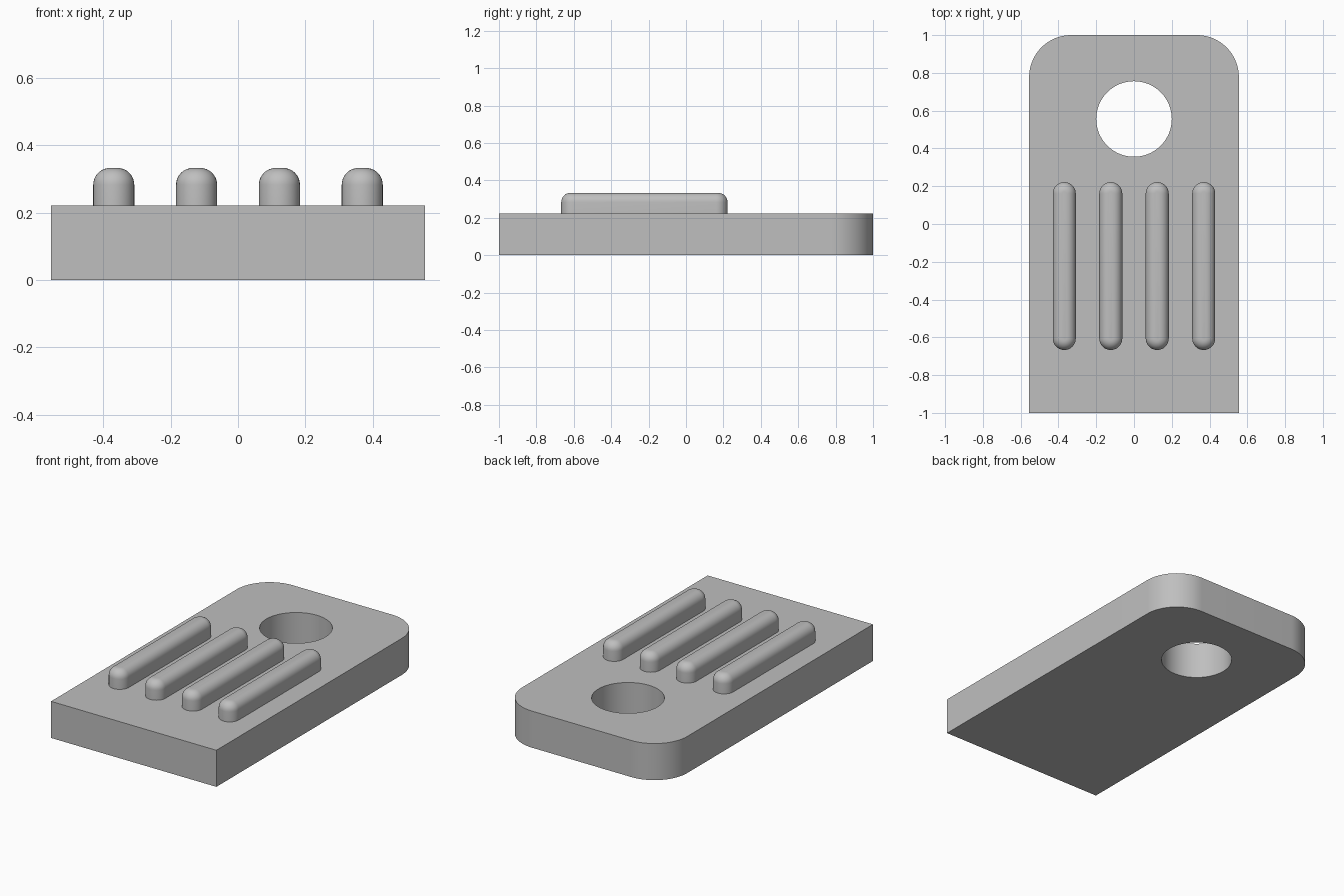
import bpy, bmesh, math

cube = bpy.data.objects.get("Cube")
if cube:
    bpy.data.objects.remove(cube, do_unlink=True)

HALF_W, HALF_L, THICK = 0.555, 1.0, 0.222

grey = bpy.data.materials.new("plain grey")
grey.use_nodes = True
colour = (0.52, 0.52, 0.52, 1)
grey.diffuse_color = colour
grey.node_tree.nodes["Principled BSDF"].inputs["Base Color"].default_value = colour


def arc(cx, cy, r, start, end, steps):
    angles = [math.radians(start + (end - start) * i / steps) for i in range(steps + 1)]
    return [(cx + r * math.cos(a), cy + r * math.sin(a)) for a in angles]


def loft(name, layers):
    """Solid through stacked outlines, each given as (points, z)."""
    bm = bmesh.new()
    rings = [[bm.verts.new((x, y, z)) for x, y in pts] for pts, z in layers]
    n = len(rings[0])
    for low, high in zip(rings, rings[1:]):
        for i in range(n):
            j = (i + 1) % n
            bm.faces.new((low[i], low[j], high[j], high[i]))
    bm.faces.new(rings[0][::-1])
    bm.faces.new(rings[-1])
    mesh = bpy.data.meshes.new(name)
    bm.to_mesh(mesh)
    bm.free()
    mesh.materials.append(grey)
    obj = bpy.data.objects.new(name, mesh)
    bpy.context.collection.objects.link(obj)
    return obj


def smooth(obj):
    bpy.ops.object.select_all(action='DESELECT')
    obj.select_set(True)
    bpy.context.view_layer.objects.active = obj
    bpy.ops.object.shade_smooth_by_angle(angle=math.radians(35))


# Base plate: square front end, rounded back corners
R = 0.222
outline = [(-HALF_W, -HALF_L), (HALF_W, -HALF_L)]
outline += arc(HALF_W - R, HALF_L - R, R, 0, 90, 24)
outline += arc(R - HALF_W, HALF_L - R, R, 90, 180, 24)
plate = loft("base_plate", [(outline, 0), (outline, THICK)])

# Round through hole
circle = arc(0, 0.556, 0.2, 0, 360, 64)[:-1]
cutter = loft("hole_cutter", [(circle, -0.1), (circle, THICK + 0.1)])
cutter.hide_render = True
cut = plate.modifiers.new("hole", 'BOOLEAN')
cut.object = cutter
cut.solver = 'EXACT'
bpy.context.view_layer.objects.active = plate
bpy.ops.object.modifier_apply(modifier=cut.name)
bpy.data.objects.remove(cutter, do_unlink=True)
smooth(plate)

# Four raised ribs with round ends and a filleted top edge
RIB_R, FILLET, TOP = 0.061, 0.05, 0.333
FRONT, BACK = -0.667, 0.222


def rib_outline(x, inset):
    r = RIB_R - inset
    return (arc(x, BACK - RIB_R, r, 0, 180, 16)
            + arc(x, FRONT + RIB_R, r, 180, 360, 16))


for number, x in enumerate((-0.369, -0.123, 0.123, 0.369), 1):
    layers = [(rib_outline(x, 0), THICK - 0.01)]
    for step in range(9):
        a = math.pi / 2 * step / 8
        layers.append((rib_outline(x, FILLET * (1 - math.cos(a))),
                       TOP - FILLET * (1 - math.sin(a))))
    smooth(loft(f"rib_{number}", layers))
